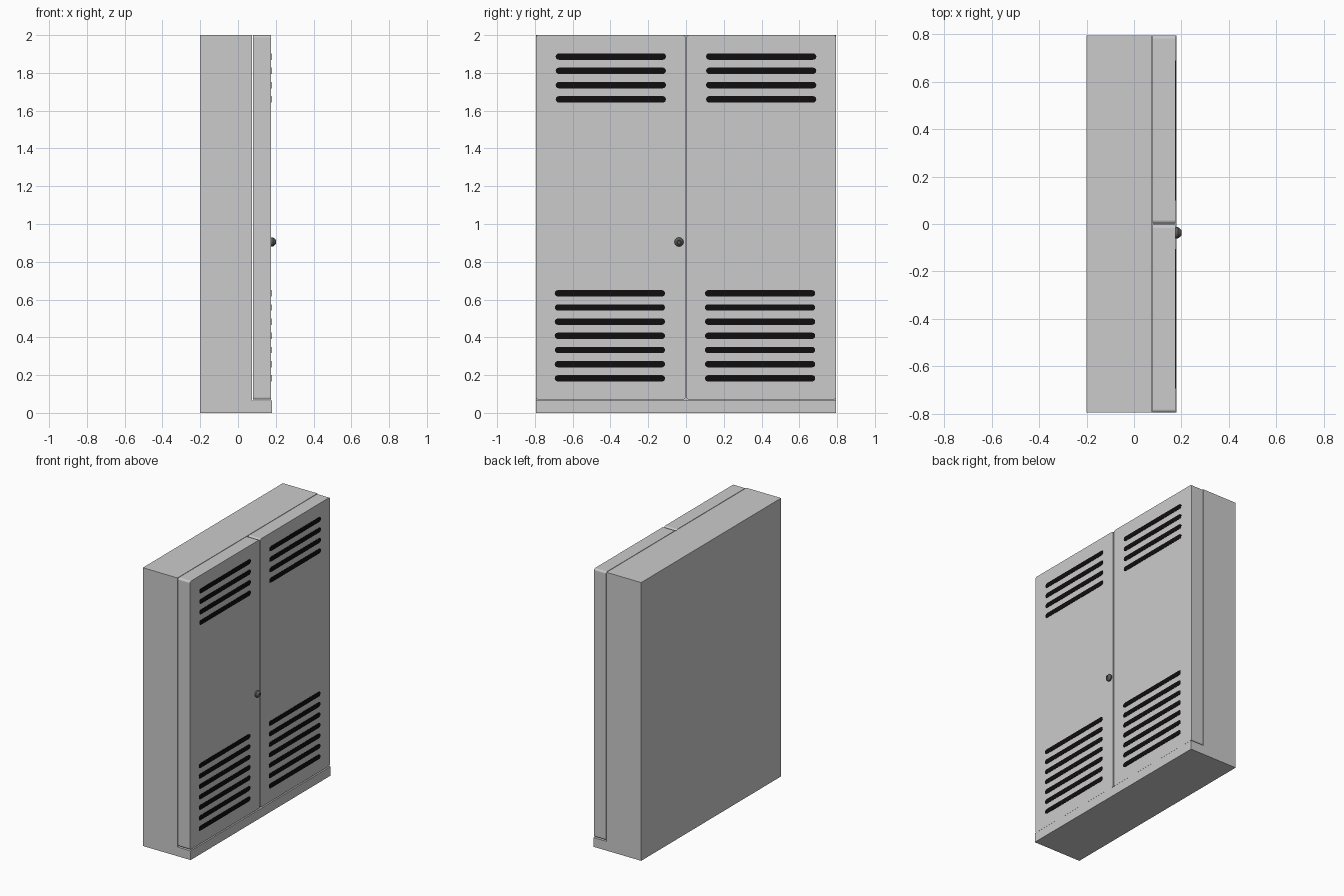
import bpy, bmesh, math

if "Cube" in bpy.data.objects:
    bpy.data.objects.remove(bpy.data.objects["Cube"])

HALF_W = 0.795
DOOR_BACK, DOOR_FRONT = 0.079, 0.175


def paint(name, rgb):
    m = bpy.data.materials.new(name)
    m.diffuse_color = (*rgb, 1)
    m.use_nodes = True
    m.node_tree.nodes["Principled BSDF"].inputs["Base Color"].default_value = m.diffuse_color
    return m


def add_object(name, bm, mat=None):
    bmesh.ops.recalc_face_normals(bm, faces=bm.faces[:])
    me = bpy.data.meshes.new(name)
    bm.to_mesh(me)
    bm.free()
    ob = bpy.data.objects.new(name, me)
    bpy.context.collection.objects.link(ob)
    if mat:
        me.materials.append(mat)
    return ob


def extrude_outline(name, points, offset, mat=None):
    bm = bmesh.new()
    face = bm.faces.new([bm.verts.new(p) for p in points])
    res = bmesh.ops.extrude_face_region(bm, geom=[face])
    verts = [g for g in res["geom"] if isinstance(g, bmesh.types.BMVert)]
    bmesh.ops.translate(bm, verts=verts, vec=offset)
    return add_object(name, bm, mat)


def rounded_plate(name, y0, y1, z0, z1, x0, x1, r, seg, mat=None):
    pts = []
    corners = [(y1 - r, z1 - r), (y0 + r, z1 - r), (y0 + r, z0 + r), (y1 - r, z0 + r)]
    for q, (cy, cz) in enumerate(corners):
        for i in range(seg + 1):
            a = math.pi / 2 * (q + i / seg)
            pts.append((x0, cy + r * math.cos(a), cz + r * math.sin(a)))
    return extrude_outline(name, pts, (x1 - x0, 0, 0), mat)


black = paint("vent_black", (0.005, 0.004, 0.004))
dark = paint("knob_metal", (0.12, 0.12, 0.12))

# Cabinet body with projecting plinth
profile = [(-0.2, 0), (0.18, 0), (0.18, 0.066), (0.075, 0.066), (0.075, 2), (-0.2, 2)]
extrude_outline("cabinet_body", [(x, -HALF_W, z) for x, z in profile], (0, 2 * HALF_W, 0))

# Two doors with rounded corners
for side, y0, y1 in (("left", -HALF_W, -0.003), ("right", 0.003, HALF_W)):
    rounded_plate(side + "_door", y0, y1, 0.071, 2.0, DOOR_BACK, DOOR_FRONT, 0.013, 4)

# Vent slots: four above, seven below on each door
rows = [("upper", 1.66 + 0.0755 * i, (-0.69, 0.106)) for i in range(4)]
rows += [("lower", 0.183 + 0.075 * i, (-0.695, 0.1)) for i in range(7)]
for band, z, starts in rows:
    for y in starts:
        rounded_plate(band + "_vent", y, y + 0.584, z - 0.017, z + 0.017,
                      DOOR_FRONT - 0.002, DOOR_FRONT + 0.002, 0.0168, 3, black)

# Turned door knob
bm = bmesh.new()
ring = [bm.verts.new((x, 0, r)) for x, r in
        [(0.174, 0), (0.174, 0.023), (0.185, 0.024), (0.195, 0.017), (0.2, 0.011),
         (0.2, 0.007), (0.197, 0.006), (0.197, 0)]]
edges = [bm.edges.new(p) for p in zip(ring, ring[1:])]
bmesh.ops.spin(bm, geom=ring + edges, cent=(0, 0, 0), axis=(1, 0, 0),
               angle=2 * math.pi, steps=20, use_merge=False)
bmesh.ops.remove_doubles(bm, verts=bm.verts[:], dist=1e-5)
knob = add_object("door_knob", bm, dark)
knob.location = (0, -0.037, 0.905)
bpy.context.view_layer.objects.active = knob
knob.select_set(True)
bpy.ops.object.shade_smooth_by_angle(angle=math.radians(35))
